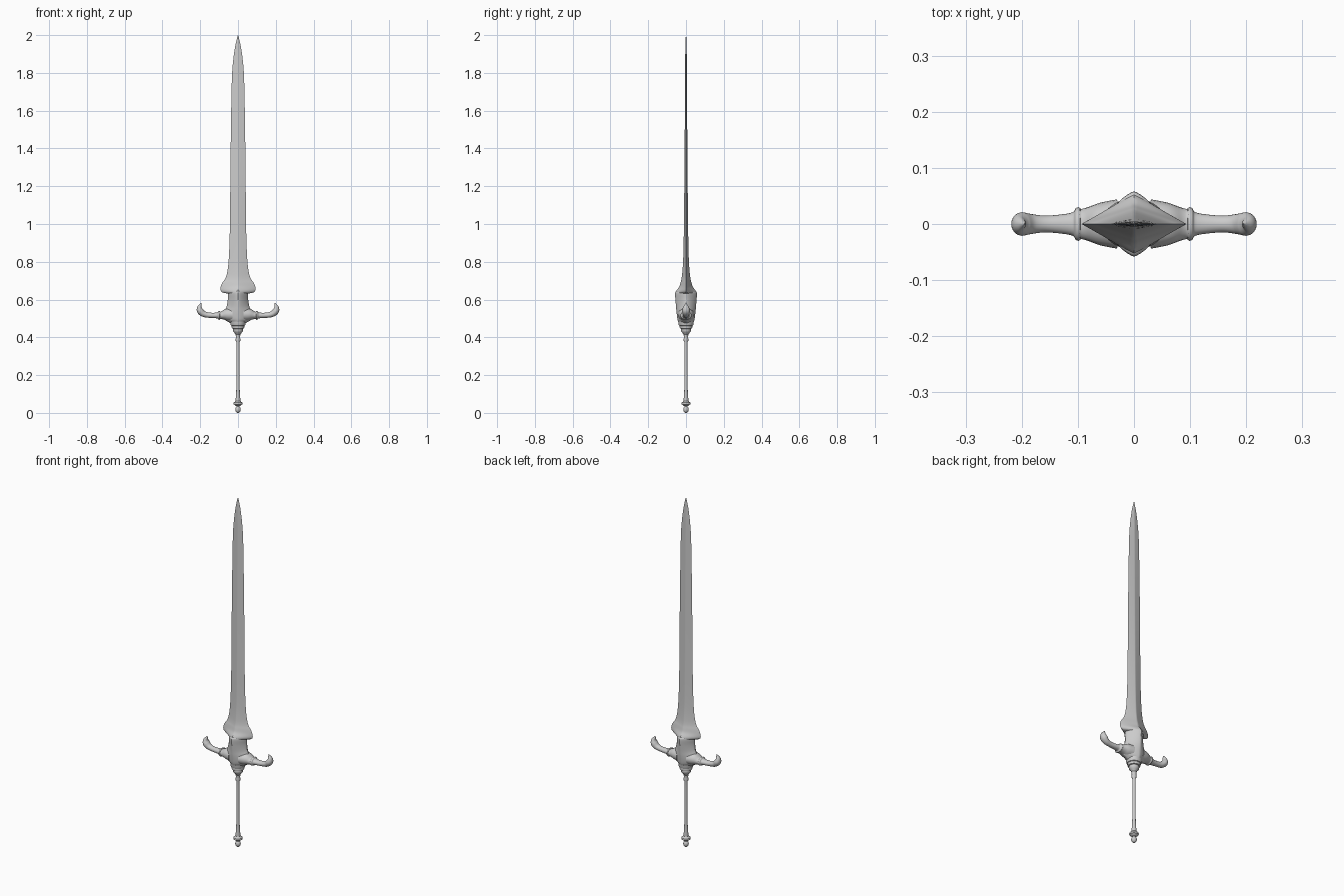
import bpy, bmesh, math
from mathutils import Vector

def smooth_rows(rows, steps):
    """Catmull-Rom interpolation of table rows."""
    pts = [Vector(r) for r in rows]
    out = []
    for i in range(len(pts) - 1):
        a, b, c, d = pts[max(i - 1, 0)], pts[i], pts[i + 1], pts[min(i + 2, len(pts) - 1)]
        for s in range(steps):
            t = s / steps
            out.append(0.5 * (2 * b + (c - a) * t + (2 * a - 5 * b + 4 * c - d) * t * t
                              + (3 * b - a - 3 * c + d) * t ** 3))
    return out + [pts[-1]]

def section(rx, ry, power, sides):
    """Superellipse: power 1 is a diamond, 2 an ellipse."""
    pts = []
    for i in range(sides):
        a = 2 * math.pi * i / sides
        c, s = math.cos(a), math.sin(a)
        pts.append((math.copysign(abs(c) ** (2 / power), c) * rx,
                    math.copysign(abs(s) ** (2 / power), s) * ry))
    return pts

def loft(name, rings, angle=35):
    bm = bmesh.new()
    loops = [[bm.verts.new(p) for p in r] for r in rings]
    n = len(loops[0])
    for a, b in zip(loops, loops[1:]):
        for i in range(n):
            bm.faces.new((a[i], a[(i + 1) % n], b[(i + 1) % n], b[i]))
    bm.faces.new(loops[0][::-1])
    bm.faces.new(loops[-1])
    bmesh.ops.recalc_face_normals(bm, faces=bm.faces)
    me = bpy.data.meshes.new(name)
    bm.to_mesh(me)
    bm.free()
    ob = bpy.data.objects.new(name, me)
    bpy.context.collection.objects.link(ob)
    bpy.ops.object.select_all(action='DESELECT')
    ob.select_set(True)
    bpy.context.view_layer.objects.active = ob
    bpy.ops.object.shade_smooth_by_angle(angle=math.radians(angle))
    return ob

def upright(name, rows, power, sides, steps, angle=35):
    """Loft along z from rows of (z, half width, half depth)."""
    rows = smooth_rows(rows, steps)
    return loft(name, [[(x, y, z) for x, y in section(w, d, power, sides)]
                       for z, w, d in rows], angle)

# blade with flared lobes at its base
upright("blade", [
    (0.632, 0.050, 0.052), (0.636, 0.078, 0.055), (0.648, 0.092, 0.050),
    (0.668, 0.092, 0.036), (0.690, 0.082, 0.029), (0.710, 0.068, 0.024),
    (0.740, 0.058, 0.020), (0.80, 0.050, 0.0155), (0.90, 0.045, 0.0125),
    (1.05, 0.042, 0.0105), (1.30, 0.040, 0.008), (1.60, 0.036, 0.006),
    (1.78, 0.032, 0.005), (1.87, 0.025, 0.0045), (1.94, 0.015, 0.003),
    (1.98, 0.006, 0.002), (2.00, 0.0004, 0.0004)], 1.05, 24, 4)

# guard body: rounded diamond block between grip and blade
upright("guard_body", [
    (0.472, 0.036, 0.034), (0.482, 0.052, 0.041), (0.495, 0.072, 0.045),
    (0.515, 0.080, 0.048), (0.540, 0.072, 0.051), (0.565, 0.060, 0.053),
    (0.600, 0.054, 0.056), (0.630, 0.054, 0.058), (0.642, 0.051, 0.055),
    (0.646, 0.040, 0.045)], 1.35, 32, 4)

# guard arms: rows of x, z, half height, half depth along the path
ARM = [(0.030, 0.520, 0.036, 0.044), (0.060, 0.520, 0.032, 0.038),
       (0.082, 0.517, 0.022, 0.030), (0.094, 0.516, 0.019, 0.027),
       (0.098, 0.516, 0.023, 0.030), (0.104, 0.516, 0.022, 0.028),
       (0.109, 0.516, 0.016, 0.021), (0.130, 0.516, 0.014, 0.017),
       (0.160, 0.518, 0.014, 0.015), (0.184, 0.525, 0.016, 0.018),
       (0.200, 0.540, 0.0175, 0.021), (0.204, 0.557, 0.013, 0.016),
       (0.199, 0.571, 0.007, 0.008), (0.195, 0.582, 0.0008, 0.0008)]

def guard_arm(name, side):
    rows = smooth_rows(ARM, 4)
    rings = []
    for i, (x, z, h, d) in enumerate(rows):
        a, b = rows[max(i - 1, 0)], rows[min(i + 1, len(rows) - 1)]
        t = Vector((b[0] - a[0], b[1] - a[1])).normalized()
        rings.append([(side * (x - t.y * u), v, z + t.x * u)
                      for u, v in section(h, d, 2, 20)])
    loft(name, rings)

guard_arm("guard_arm_right", 1)
guard_arm("guard_arm_left", -1)

# turned parts: rows of z, radius
def lathe(name, rows, steps=1):
    upright(name, [(z, r, r) for z, r in rows], 2, 24, steps, 40)

lathe("grip_collar", [
    (0.412, 0.010), (0.416, 0.014), (0.424, 0.019), (0.430, 0.025), (0.440, 0.027),
    (0.445, 0.026), (0.447, 0.032), (0.456, 0.034), (0.460, 0.033), (0.462, 0.037),
    (0.472, 0.040), (0.484, 0.041)])
lathe("grip", [
    (0.050, 0.013), (0.070, 0.0125), (0.100, 0.0105), (0.130, 0.009), (0.250, 0.008),
    (0.370, 0.0085), (0.380, 0.012), (0.390, 0.0125), (0.400, 0.0115), (0.420, 0.0125)], 3)
lathe("pommel_ring", [
    (0.036, 0.009), (0.038, 0.014), (0.042, 0.018), (0.045, 0.023), (0.050, 0.0245),
    (0.055, 0.023), (0.058, 0.017), (0.064, 0.013)])
lathe("pommel_ball", [(0.018 - 0.018 * math.cos(a * math.pi / 12),
                       max(0.0145 * math.sin(a * math.pi / 12), 0.0003)) for a in range(13)])
lathe("pommel_neck", [(0.028, 0.008), (0.040, 0.009)])
